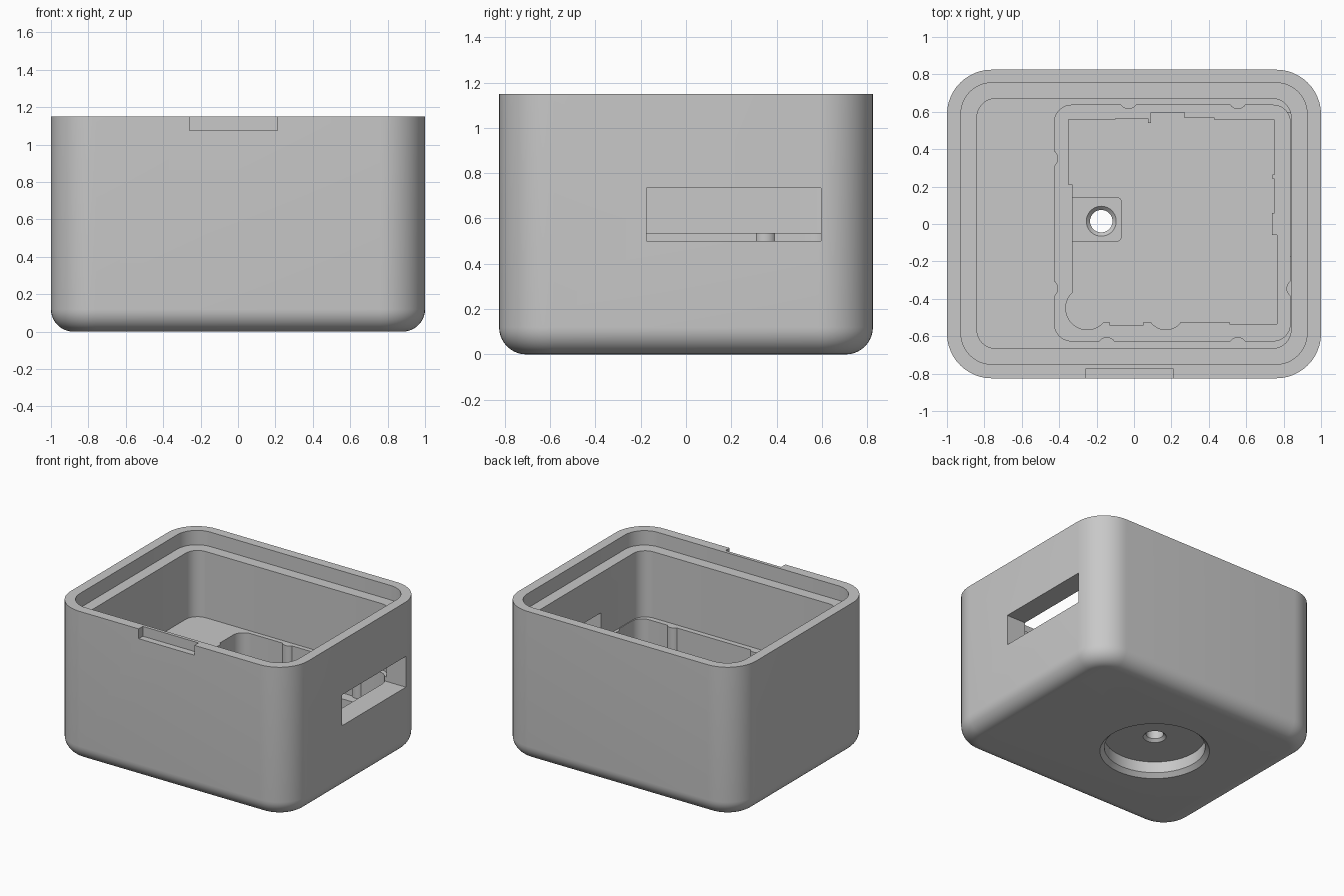
import bpy, bmesh
from math import sin, cos, pi, radians

if "Cube" in bpy.data.objects:
    bpy.data.objects.remove(bpy.data.objects["Cube"])

FLOOR, LEDGE, POCKET, POST = 0.535, 0.29, 0.2, 0.25
TOP = 1.15

grey = bpy.data.materials.new("light_grey")
grey.use_nodes = True
grey.diffuse_color = (0.58, 0.58, 0.58, 1)
grey.node_tree.nodes["Principled BSDF"].inputs["Base Color"].default_value = grey.diffuse_color


def rounded(x0, x1, y0, y1, r, n=12):
    """Outline of a rectangle with round corners, counter-clockwise."""
    corners = [(x1 - r, y1 - r), (x0 + r, y1 - r), (x0 + r, y0 + r), (x1 - r, y0 + r)]
    return [(cx + r * cos((q + i / n) * pi / 2), cy + r * sin((q + i / n) * pi / 2))
            for q, (cx, cy) in enumerate(corners) for i in range(n + 1)]


def circle(cx, cy, r, n=48):
    return [(cx + r * cos(2 * pi * i / n), cy + r * sin(2 * pi * i / n)) for i in range(n)]


def loft(name, rings):
    """Closed solid through (outline, height) rings."""
    bm = bmesh.new()
    loops = [[bm.verts.new((x, y, z)) for x, y in pts] for pts, z in rings]
    n = len(loops[0])
    for a, b in zip(loops, loops[1:]):
        for i in range(n):
            j = (i + 1) % n
            bm.faces.new((a[i], a[j], b[j], b[i]))
    bm.faces.new(loops[0])
    bm.faces.new(loops[-1])
    bmesh.ops.recalc_face_normals(bm, faces=bm.faces)
    mesh = bpy.data.meshes.new(name)
    bm.to_mesh(mesh)
    bm.free()
    mesh.materials.append(grey)
    ob = bpy.data.objects.new(name, mesh)
    bpy.context.collection.objects.link(ob)
    return ob


def prism(name, pts, z0, z1):
    return loft(name, [(pts, z0), (pts, z1)])


def box(name, x0, x1, y0, y1, z0, z1):
    return prism(name, [(x0, y0), (x1, y0), (x1, y1), (x0, y1)], z0, z1)


def combine(target, tool, operation="DIFFERENCE"):
    """Apply a boolean and discard the tool."""
    bpy.context.view_layer.objects.active = target
    mod = target.modifiers.new("cut", "BOOLEAN")
    mod.operation, mod.solver, mod.object = operation, "EXACT", tool
    bpy.ops.object.modifier_apply(modifier=mod.name)
    bpy.data.objects.remove(tool)


# Outer shell with a rounded bottom edge
FILLET = 0.12
rings = []
for i in range(11):
    a = i / 10 * pi / 2
    d = FILLET * (1 - sin(a))
    rings.append((rounded(d - 1, 1 - d, d - 0.825, 0.825 - d, 0.24 - d), FILLET * (1 - cos(a))))
rings.append((rounded(-1, 1, -0.825, 0.825, 0.24), TOP))
case = loft("case_body", rings)

# Lid seat and main cavity
combine(case, prism("lid_seat", rounded(-0.925, 0.925, -0.75, 0.755, 0.165), 1.04, TOP + 0.1))
combine(case, prism("cavity", rounded(-0.84, 0.84, -0.665, 0.67, 0.1), FLOOR, TOP + 0.05))

# Board recess with half-round locating ribs
recess = prism("board_recess", rounded(-0.425, 0.835, -0.625, 0.635, 0.09), LEDGE, FLOOR + 0.1)
ribs = [(-0.03, 0.665), (0.555, 0.665), (-0.145, -0.655), (0.555, -0.655),
        (-0.455, 0.35), (-0.455, -0.345), (0.865, -0.345)]
for x, y in ribs:
    combine(recess, prism("rib", circle(x, y, 0.05, 32), LEDGE - 0.1, FLOOR + 0.2))
combine(case, recess)

# Component pocket with stepped edges, lobes and a screw post left standing
outline = [(-0.35, 0.56), (-0.35, 0.21), (-0.33, 0.21), (-0.33, -0.525), (-0.13, -0.525),
           (-0.13, -0.54), (0.05, -0.54), (0.05, -0.525), (0.51, -0.525), (0.51, -0.535),
           (0.765, -0.535), (0.765, -0.06), (0.738, -0.06), (0.738, 0.06), (0.75, 0.06),
           (0.75, 0.24), (0.74, 0.24), (0.74, 0.265), (0.75, 0.265), (0.75, 0.555),
           (0.43, 0.555), (0.43, 0.567), (0.27, 0.567), (0.27, 0.595), (0.09, 0.595),
           (0.09, 0.54), (0.075, 0.54), (0.075, 0.563), (-0.1, 0.563), (-0.1, 0.56)]
pocket = prism("pocket", outline, POCKET, LEDGE + 0.1)
for x, y, r in [(-0.25, -0.45, 0.115), (0.17, -0.465, 0.1)]:
    combine(pocket, prism("lobe", circle(x, y, r), POCKET, LEDGE + 0.1), "UNION")
combine(pocket, prism("post", rounded(-0.5, -0.065, -0.095, 0.145, 0.03, 6), POCKET - 0.1, POST))
combine(case, pocket)

# Round foot recess and screw hole through the base
profile = [(0.41, -0.03), (0.35, 0.03), (0.35, 0.115), (0.08, 0.115), (0.06, 0.135),
           (0.06, POST - 0.02), (0.1, POST + 0.02)]
combine(case, loft("foot_hole", [(circle(-0.175, 0.015, r, 64), z) for r, z in profile]))

# Side port and front opening notch
combine(case, box("side_port", 0.8, 1.1, -0.175, 0.595, 0.5, 0.735))
combine(case, box("pry_notch", -0.26, 0.21, -0.9, -0.775, 1.075, TOP + 0.1))

bpy.ops.object.select_all(action="DESELECT")
case.select_set(True)
bpy.context.view_layer.objects.active = case
bpy.ops.object.shade_smooth_by_angle(angle=radians(30))
